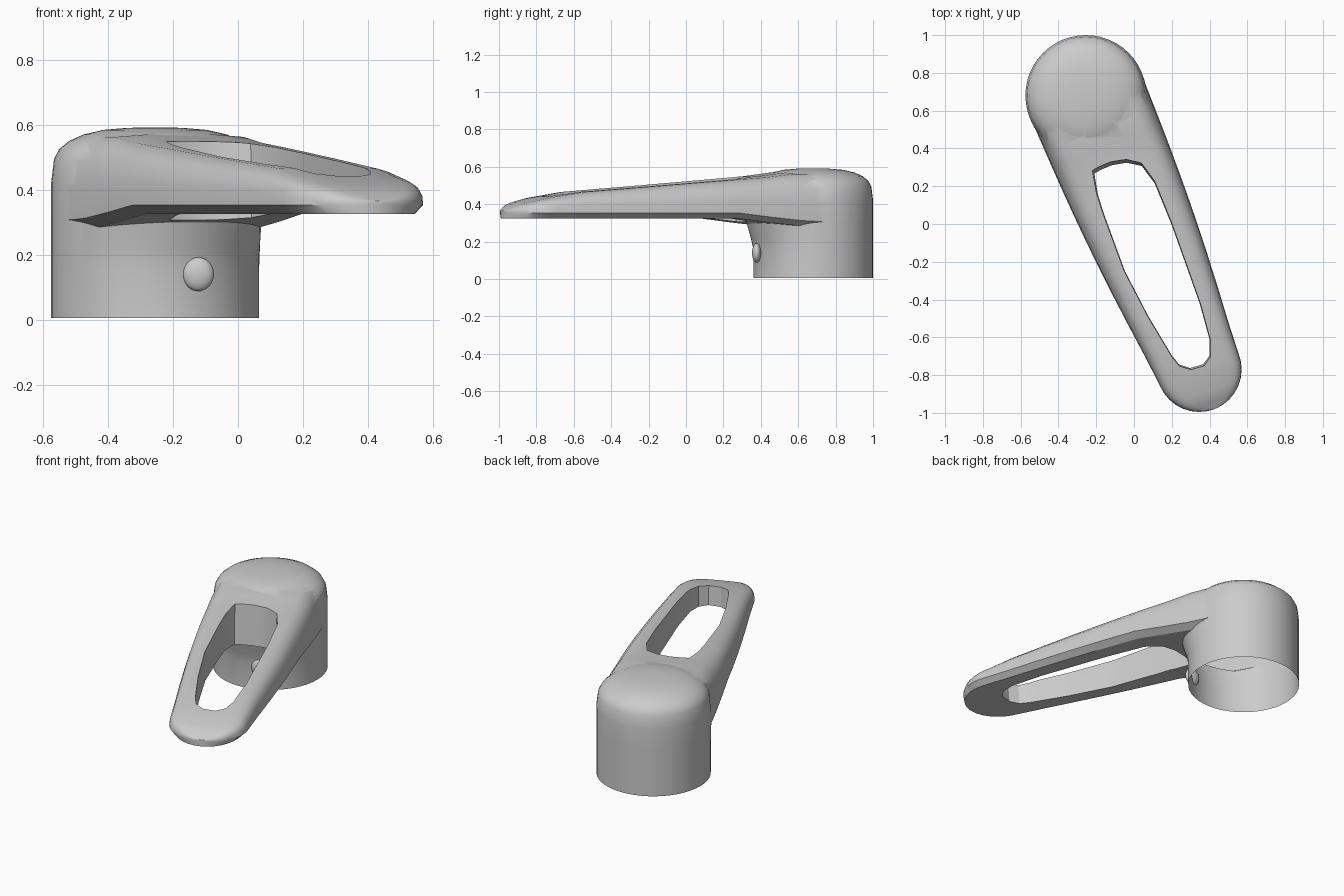
import bpy
import bmesh
from math import sin, cos, pi, sqrt
from mathutils import Vector

if "Cube" in bpy.data.objects:
    bpy.data.objects.remove(bpy.data.objects["Cube"])

HUB = Vector((-0.255, 0.68, 0))
TIP = Vector((0.345, -0.77, 0))
AXIS = (TIP - HUB).normalized()
SIDE = Vector((-AXIS.y, AXIS.x, 0))
LENGTH = (TIP - HUB).length
HUB_R, TIP_R = 0.32, 0.225

metal = bpy.data.materials.new("satin grey")
metal.use_nodes = True
GREY = (0.6, 0.6, 0.6, 1)
metal.diffuse_color = GREY
metal.node_tree.nodes["Principled BSDF"].inputs["Base Color"].default_value = GREY


def loft(name, rings):
    """Skin a list of equal closed rings and cap both ends."""
    bm = bmesh.new()
    loops = [[bm.verts.new(p) for p in ring] for ring in rings]
    n = len(loops[0])
    for a, b in zip(loops, loops[1:]):
        for i in range(n):
            j = (i + 1) % n
            bm.faces.new((a[i], a[j], b[j], b[i]))
    bm.faces.new(loops[0][::-1])
    bm.faces.new(loops[-1])
    bmesh.ops.recalc_face_normals(bm, faces=bm.faces)
    mesh = bpy.data.meshes.new(name)
    bm.to_mesh(mesh)
    bm.free()
    mesh.materials.append(metal)
    obj = bpy.data.objects.new(name, mesh)
    bpy.context.collection.objects.link(obj)
    return obj


def select(obj):
    bpy.ops.object.select_all(action='DESELECT')
    obj.select_set(True)
    bpy.context.view_layer.objects.active = obj


def combine(obj, other, operation):
    select(obj)
    mod = obj.modifiers.new(operation, 'BOOLEAN')
    mod.operation = operation
    mod.solver = 'EXACT'
    mod.object = other
    bpy.ops.object.modifier_apply(modifier=mod.name)
    bpy.data.objects.remove(other)


def curve(t, points):
    """Linear interpolation through (t, value) points."""
    for (t0, v0), (t1, v1) in zip(points, points[1:]):
        if t <= t1:
            return v0 + (v1 - v0) * max(0, t - t0) / (t1 - t0)
    return points[-1][1]


# Hub: domed cylinder, flared under the lever
hub_profile = [(0.32, 0.005, 0), (0.32, 0.16, 0), (0.32, 0.22, 0.05),
               (0.32, 0.3, 0.13), (0.32, 0.42, 0), (0.311, 0.495, 0),
               (0.295, 0.525, 0), (0.265, 0.55, 0), (0.22, 0.57, 0),
               (0.16, 0.584, 0), (0.09, 0.59, 0), (0.03, 0.592, 0)]
SEG = 48
hub_rings = []
for r, z, flare in hub_profile:
    ring = []
    for i in range(SEG):
        a = 2 * pi * i / SEG
        rr = r * (1 + flare * max(0, cos(a)) ** 2)
        ring.append(HUB + AXIS * rr * cos(a) + SIDE * rr * sin(a) + Vector((0, 0, z)))
    hub_rings.append(ring)
hub = loft("handle", hub_rings)

# Lever: cross-sections swept from the hub to the rounded tip
top_line = [(0, 0.57), (0.2, 0.57), (0.36, 0.55), (1.4, 0.468), (1.6, 0.435),
            (1.72, 0.405), (1.794, 0.365)]
under_line = [(0, 0.28), (0.15, 0.28), (0.36, 0.302), (0.55, 0.325), (2, 0.325)]
stations = [0, 0.1, 0.2, 0.28, 0.36, 0.45, 0.55, 0.7, 0.85, 1.0, 1.2, 1.4]
stations += [LENGTH + TIP_R * sin(pi / 2 * k / 8) * 0.998 for k in range(9)]
lever_rings = []
for t in stations:
    if t < LENGTH:
        w = HUB_R - 0.004 + (TIP_R - HUB_R) * t / LENGTH + 0.022 * sin(pi * t / LENGTH)
    else:
        w = sqrt(TIP_R ** 2 - (t - LENGTH) ** 2)
    top, low = curve(t, top_line), curve(t, under_line)
    belt = low + 0.028
    h = top - belt
    half = [(0.86, low), (1.0, belt), (0.985, belt + 0.4 * h),
            (0.93, belt + 0.7 * h), (0.83, belt + 0.88 * h), (0.68, belt + 0.97 * h),
            (0.35, top)]
    section = half + [(-x, z) for x, z in reversed(half)]
    lever_rings.append([HUB + AXIS * t + SIDE * w * x + Vector((0, 0, z))
                        for x, z in section])
lever = loft("lever", lever_rings)

# Slot through the lever, slightly wider at the top
slot = [(-0.215, 0.275), (-0.195, 0.16), (-0.16, 0.05), (-0.05, -0.25), (0.08, -0.5),
        (0.2, -0.7), (0.24, -0.75), (0.3, -0.77), (0.37, -0.75), (0.405, -0.7),
        (0.405, -0.62), (0.35, -0.42), (0.2, 0), (0.11, 0.22), (0.04, 0.315),
        (-0.04, 0.333), (-0.12, 0.32), (-0.18, 0.295)]
mid = Vector((0.1, -0.22, 0))
slot_rings = []
for scale, z in ((0.97, 0.2), (1.03, 0.65)):
    slot_rings.append([mid + (Vector((x, y, 0)) - mid) * scale + Vector((0, 0, z))
                       for x, y in slot])
cutter = loft("slot_cutter", slot_rings)
cutter.hide_render = True
combine(lever, cutter, 'DIFFERENCE')
combine(hub, lever, 'UNION')

# Open the underside of the hub so the body is a hollow shell
bm = bmesh.new()
bm.from_mesh(hub.data)
floor = [f for f in bm.faces if f.calc_center_median().z < 0.01]
bmesh.ops.delete(bm, geom=floor, context='FACES')
bm.to_mesh(hub.data)
bm.free()
select(hub)
bpy.ops.object.shade_smooth_by_angle(angle=0.55)

# Set-screw button on the front of the hub
bpy.ops.mesh.primitive_uv_sphere_add(segments=24, ring_count=12, radius=0.05,
                                     location=(-0.122, 0.378, 0.14))
button = bpy.context.object
button.name = "screw_button"
button.scale = (0.96, 0.5, 1.04)
button.data.materials.append(metal)
bpy.ops.object.shade_smooth()
